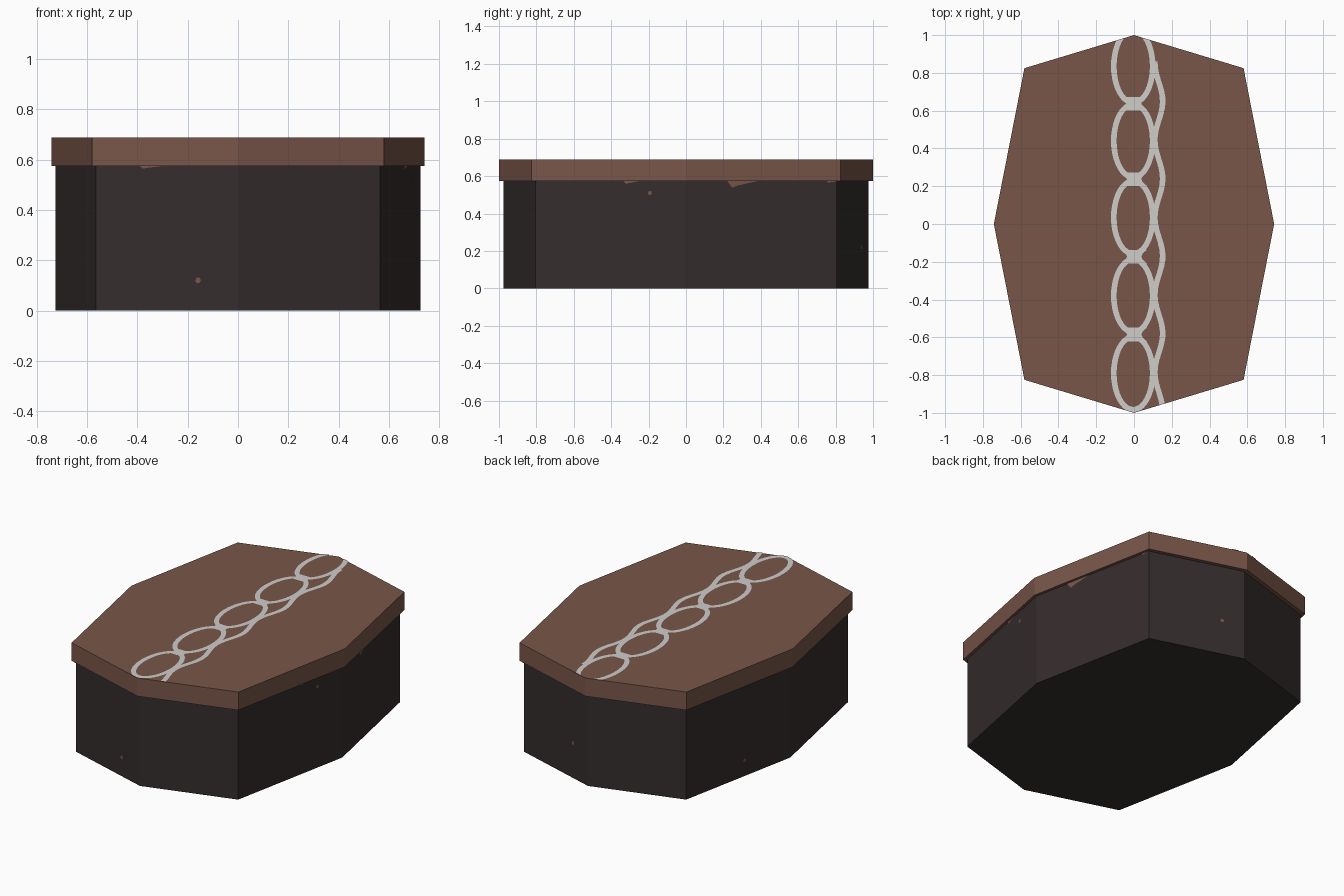
import bpy, bmesh
from math import sin, cos, pi, tau
from mathutils import Vector

cube = bpy.data.objects.get("Cube")
if cube:
    bpy.data.objects.remove(cube, do_unlink=True)


def material(name, rgb):
    m = bpy.data.materials.new(name)
    m.use_nodes = True
    m.diffuse_color = (*rgb, 1)
    m.node_tree.nodes["Principled BSDF"].inputs["Base Color"].default_value = (*rgb, 1)
    return m


milk = material("milk chocolate", (0.19, 0.092, 0.066))
dark = material("dark chocolate", (0.036, 0.026, 0.026))
icing = material("white icing", (0.62, 0.61, 0.59))


def finish(name, bm, mat):
    bmesh.ops.recalc_face_normals(bm, faces=bm.faces)
    mesh = bpy.data.meshes.new(name)
    bm.to_mesh(mesh)
    bm.free()
    mesh.materials.append(mat)
    obj = bpy.data.objects.new(name, mesh)
    bpy.context.collection.objects.link(obj)
    return obj


def octagon(half_x, half_y, corner_x, corner_y):
    return [Vector(p) for p in ((0, -half_y), (corner_x, -corner_y), (half_x, 0),
                                (corner_x, corner_y), (0, half_y), (-corner_x, corner_y),
                                (-half_x, 0), (-corner_x, -corner_y))]


def prism(name, outline, bottom, top, mat):
    bm = bmesh.new()
    face = bm.faces.new([bm.verts.new((p.x, p.y, bottom)) for p in outline])
    new = bmesh.ops.extrude_face_region(bm, geom=[face])["geom"]
    verts = [v for v in new if isinstance(v, bmesh.types.BMVert)]
    bmesh.ops.translate(bm, verts=verts, vec=(0, 0, top - bottom))
    return finish(name, bm, mat)


BODY = octagon(0.725, 0.975, 0.565, 0.805)
LID = octagon(0.742, 1.0, 0.58, 0.825)
TOP = 0.688
prism("box_body", BODY, 0, 0.574, dark)
prism("lid", LID, 0.574, TOP, milk)


def ribbon(name, left, right):
    """Flat band of icing between two edge lines, trimmed to the lid outline."""
    bm = bmesh.new()
    rows = [[bm.verts.new((x, y, TOP + 0.003)) for x, y in edge] for edge in (left, right)]
    for a, b, c, d in zip(rows[0], rows[0][1:], rows[1][1:], rows[1]):
        bm.faces.new((a, b, c, d))
    bmesh.ops.remove_doubles(bm, verts=bm.verts, dist=0.0001)
    for p, q in zip(LID, LID[1:] + LID[:1]):
        edge = q - p
        bmesh.ops.bisect_plane(bm, geom=bm.verts[:] + bm.edges[:] + bm.faces[:],
                               plane_co=(p.x, p.y, 0), plane_no=(edge.y, -edge.x, 0),
                               clear_outer=True)
    bmesh.ops.recalc_face_normals(bm, faces=bm.faces)
    if sum(f.normal.z for f in bm.faces) < 0:
        bmesh.ops.reverse_faces(bm, faces=bm.faces)
    mesh = bpy.data.meshes.new(name)
    bm.to_mesh(mesh)
    bm.free()
    mesh.materials.append(icing)
    bpy.context.collection.objects.link(bpy.data.objects.new(name, mesh))


# Chain of icing rings with thick joints
centres = (0.835, 0.44, 0.035, -0.38, -0.79)
for i, cy in enumerate(centres):
    def ellipse(rx, ry):
        return [(rx * cos(tau * k / 40) - 0.004, cy + ry * sin(tau * k / 40)) for k in range(41)]
    ribbon(f"icing_ring_{i + 1}", ellipse(0.118, 0.208), ellipse(0.088, 0.178))
for i, (a, b) in enumerate(zip(centres, centres[1:])):
    mid = (a + b) / 2
    steps = [mid + 0.036 * k / 4 for k in range(-4, 5)]
    waist = [0.034 + 0.03 * ((y - mid) / 0.036) ** 2 for y in steps]
    ribbon(f"icing_joint_{i + 1}", [(-w - 0.004, y) for w, y in zip(waist, steps)],
           [(w + 0.006, y) for w, y in zip(waist, steps)])

# Wavy strand beside the rings
strand = []
for k in range(61):
    y = 0.86 - 1.86 * k / 60
    strand.append((0.131 - 0.021 * cos(tau * (y - 0.035) / 0.41), y))
ribbon("icing_strand", [(x - 0.015, y) for x, y in strand], [(x + 0.015, y) for x, y in strand])


def wall_plate(name, side, t, z, shape):
    """Thin chocolate stain on one wall of the box."""
    p, q = BODY[side], BODY[(side + 1) % len(BODY)]
    along = (q - p).normalized()
    base = p.lerp(q, t) + Vector((along.y, -along.x)) * 0.002
    bm = bmesh.new()
    bm.faces.new([bm.verts.new((*(base + along * u), z + v)) for u, v in shape])
    finish(name, bm, milk)


# Specks and drips on the walls
speck = [(0.012 * cos(k * pi / 3), 0.012 * sin(k * pi / 3)) for k in range(6)]
for i, (side, t, z) in enumerate(((7, 0.72, 0.12), (1, 0.76, 0.51), (3, 0.77, 0.22), (5, 0.56, 0.1))):
    wall_plate(f"chocolate_speck_{i + 1}", side, t, z, speck)
for i, (side, t, width, drop) in enumerate(((2, 0.34, 0.11, 0.036), (1, 0.62, 0.06, 0.016),
                                            (7, 0.36, 0.06, 0.01), (2, 0.96, 0.04, 0.01))):
    wall_plate(f"chocolate_drip_{i + 1}", side, t, 0.574,
               [(-width / 2, 0), (-width * 0.25, -drop), (0, -drop * 0.7), (width, 0)])
